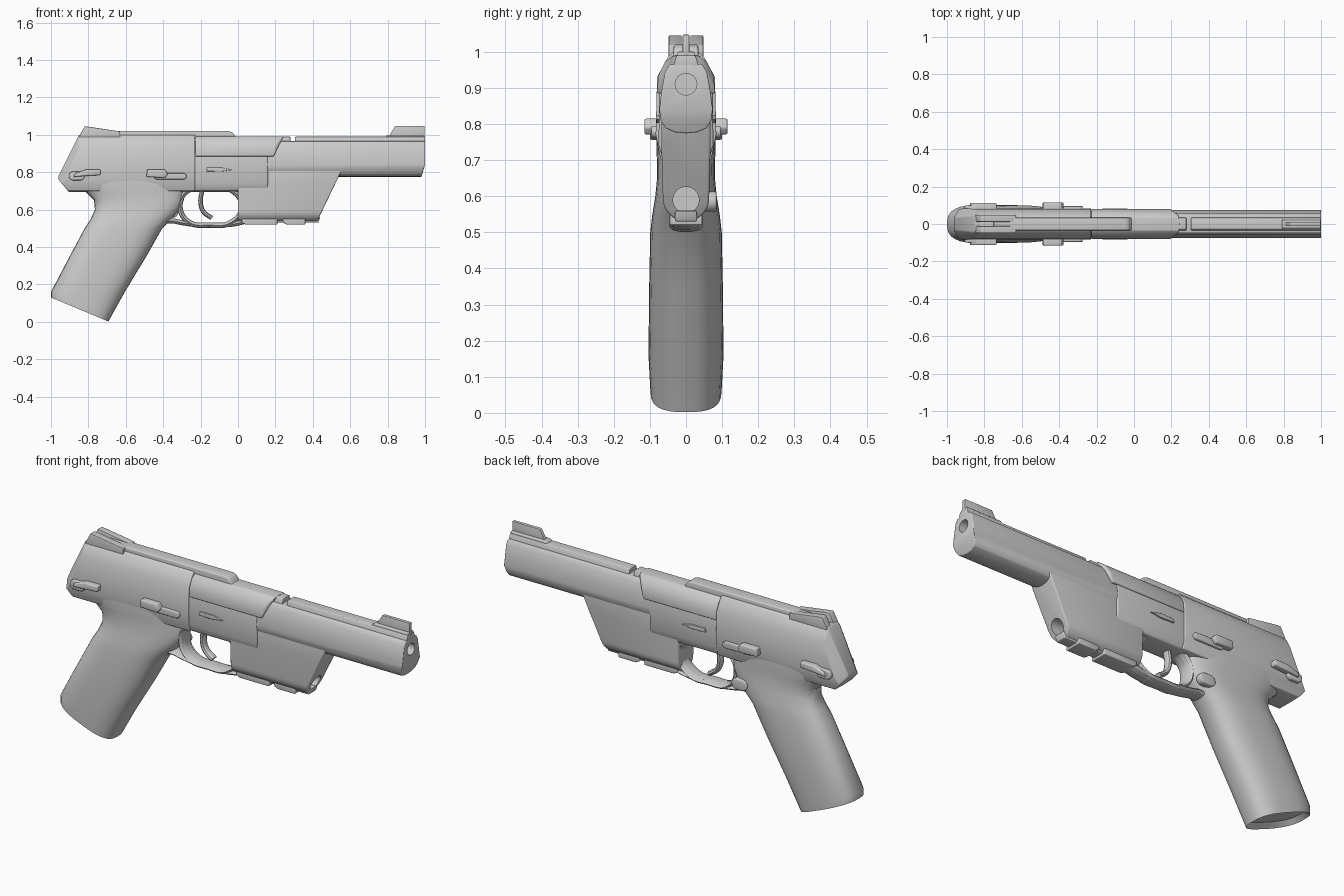
import bpy, bmesh
from math import cos, sin, pi, radians, copysign
from mathutils import Vector

cube = bpy.data.objects.get("Cube")
if cube:
    bpy.data.objects.remove(cube, do_unlink=True)

parts = []


def loft(name, rings, cuts=(), bevel=0.0, mirror=False, recess=0.0):
    """Skin closed rings, trim with (point, outward normal) planes, add modifiers."""
    bm = bmesh.new()
    loops = [[bm.verts.new(p) for p in ring] for ring in rings]
    n = len(loops[0])
    for a, b in zip(loops, loops[1:]):
        for i in range(n):
            j = (i + 1) % n
            bm.faces.new((a[i], a[j], b[j], b[i]))
    bm.faces.new(loops[0])
    bm.faces.new(loops[-1])
    bmesh.ops.recalc_face_normals(bm, faces=bm.faces)
    for point, normal in cuts:
        bmesh.ops.bisect_plane(bm, geom=bm.verts[:] + bm.edges[:] + bm.faces[:],
                               plane_co=point, plane_no=Vector(normal).normalized(),
                               clear_outer=True)
        cap = bmesh.ops.holes_fill(bm, edges=bm.edges[:], sides=0)["faces"]
        bmesh.ops.recalc_face_normals(bm, faces=bm.faces)
        if recess:
            bmesh.ops.inset_individual(bm, faces=cap, thickness=0.02, depth=-recess)
    mesh = bpy.data.meshes.new(name)
    bm.to_mesh(mesh)
    bm.free()
    obj = bpy.data.objects.new(name, mesh)
    bpy.context.collection.objects.link(obj)
    parts.append(obj)
    if bevel:
        mod = obj.modifiers.new("Bevel", "BEVEL")
        mod.width, mod.segments, mod.limit_method = bevel, 3, "ANGLE"
    if mirror:
        mod = obj.modifiers.new("Mirror", "MIRROR")
        mod.use_axis = (False, True, False)
    return obj


def sweep(name, half, x0, x1, **kw):
    """Extrude a half (y, z) section, mirrored in y, along x."""
    section = half + [(-y, z) for y, z in reversed(half) if y > 0]
    return loft(name, [[(x, y, z) for y, z in section] for x in (x0, x1)], **kw)


def prism(name, profile, y0, y1, **kw):
    """Extrude an (x, z) profile across y."""
    return loft(name, [[(x, y, z) for x, z in profile] for y in (y0, y1)], **kw)


def capsule(x0, x1, z, r):
    """Rounded bar outline in x, z."""
    arc = [pi / 2 + pi * i / 8 for i in range(9)]
    left = [(x0 + r + r * cos(a), z + r * sin(a)) for a in arc]
    return left + [(x1 - r - r * cos(a), z - r * sin(a)) for a in arc]


def tube(name, points, radius, widen, cyclic=False):
    """Round bar along an (x, z) path, widened across y."""
    curve = bpy.data.curves.new(name, "CURVE")
    curve.dimensions = "3D"
    curve.bevel_depth, curve.bevel_resolution = radius, 3
    curve.use_fill_caps = True
    spline = curve.splines.new("BEZIER")
    spline.bezier_points.add(len(points) - 1)
    spline.use_cyclic_u = cyclic
    for bp, (x, z) in zip(spline.bezier_points, points):
        bp.co = (x, 0, z)
        bp.handle_left_type = bp.handle_right_type = "AUTO"
    obj = bpy.data.objects.new(name, curve)
    obj.scale.y = widen
    bpy.context.collection.objects.link(obj)
    parts.append(obj)


def bore(target, x, z, radius, depth):
    """Drill a round hole along x."""
    bpy.ops.mesh.primitive_cylinder_add(vertices=32, radius=radius, depth=depth,
                                        location=(x, 0, z), rotation=(0, pi / 2, 0))
    cutter = bpy.context.object
    cutter.name = target.name + "_cutter"
    cutter.hide_render = True
    mod = target.modifiers.new("Bore", "BOOLEAN")
    mod.operation, mod.object = "DIFFERENCE", cutter
    return cutter


def oval(back, front, z, w, sides=32, power=0.72):
    """Squarish horizontal grip section."""
    mid, half = (back + front) / 2, (front - back) / 2
    ring = []
    for i in range(sides):
        c, s = cos(2 * pi * i / sides), sin(2 * pi * i / sides)
        ring.append((mid + half * copysign(abs(c) ** power, c),
                     w * copysign(abs(s) ** power, s), z))
    return ring


# Grip: raked sections, trimmed and recessed at the base
grip_rows = [(-1.0, -0.75, -0.1, 0.09), (-1.0, -0.605, 0.16, 0.104),
             (-0.90, -0.49, 0.35, 0.102), (-0.82, -0.405, 0.5, 0.099),
             (-0.79, -0.36, 0.545, 0.094), (-0.765, -0.31, 0.60, 0.085),
             (-0.77, -0.29, 0.65, 0.08), (-0.81, -0.29, 0.69, 0.08),
             (-0.86, -0.29, 0.73, 0.082), (-0.86, -0.29, 0.78, 0.08)]
loft("grip", [oval(*row) for row in grip_rows],
     cuts=[((-1, 0, 0.13), (-0.125, 0, -0.3))], recess=0.025)

# Receiver and frame
sweep("receiver", [(0, 1.0), (0.035, 1.0), (0.05, 0.985), (0.08, 0.93),
                   (0.084, 0.77), (0.07, 0.70), (0, 0.695)], -0.96, -0.23,
      cuts=[((-0.95, 0, 0.8), (-0.2, 0, 0.1)), ((-0.95, 0, 0.75), (-1, 0, -0.8)),
            ((-0.94, 0.045, 0.8), (-1, 0.9, 0.45)),
            ((-0.94, -0.045, 0.8), (-1, -0.9, 0.45))], bevel=0.008)
sweep("middle_frame", [(0, 0.90), (0.074, 0.90), (0.076, 0.74), (0.062, 0.70), (0, 0.695)],
      -0.40, 0.16, bevel=0.008)
stadium = [(0, 0.84), (0.068, 0.84), (0.068, 0.74)]
stadium += [(0.064 * cos(a * pi / 16), 0.594 - 0.064 * sin(a * pi / 16)) for a in range(8)]
front_frame = sweep("front_frame", stadium + [(0, 0.53)], -0.0, 0.6,
                    cuts=[((0.54, 0, 0.78), (0.25, 0, -0.12))], bevel=0.006)
cutters = [bore(front_frame, 0.45, 0.59, 0.036, 0.12)]

# Barrel with ribbed top and muzzle bore
barrel = sweep("barrel", [(0, 0.968), (0.045, 0.965), (0.058, 0.945), (0.068, 0.89),
                          (0.074, 0.84), (0.07, 0.81), (0.057, 0.788), (0.03, 0.777),
                          (0, 0.774)], -0.25, 1.0,
               cuts=[((1.0, 0, 0.84), (1, 0, -0.3))], bevel=0.004)
cutters.append(bore(barrel, 0.98, 0.91, 0.03, 0.3))
for name, x0, x1 in (("rear_rib", 0.15, 0.28), ("front_rib", 0.305, 1.0)):
    sweep(name, [(0, 0.99), (0.026, 0.99), (0.036, 0.96), (0, 0.955)], x0, x1, bevel=0.003)
sweep("barrel_cover", [(0, 0.992), (0.035, 0.99), (0.058, 0.972), (0.076, 0.935),
                       (0.081, 0.885), (0, 0.88)], -0.228, 0.3,
      cuts=[((0.19, 0, 0.885), (1, 0, -0.5)), ((0.22, 0.06, 0.9), (1, 1.2, 0)),
            ((0.22, -0.06, 0.9), (1, -1.2, 0))], bevel=0.004)

# Trigger and guard
tube("trigger_guard", [(-0.31, 0.62), (-0.265, 0.535), (-0.15, 0.517), (-0.04, 0.53),
                       (0.02, 0.61), (-0.03, 0.70), (-0.15, 0.712), (-0.27, 0.70)],
     0.015, 3.0, cyclic=True)
tube("guard_root", [(-0.42, 0.53), (-0.36, 0.54), (-0.30, 0.53), (-0.22, 0.518)], 0.014, 3.2)
tube("guard_front", [(-0.12, 0.517), (-0.03, 0.522), (0.06, 0.542)], 0.014, 3.0)
tube("trigger", [(-0.19, 0.71), (-0.2, 0.64), (-0.185, 0.59), (-0.14, 0.555)], 0.013, 1.7)

# Accessory rail
for name, x0, x1 in (("rear_rail", 0.02, 0.21), ("front_rail", 0.24, 0.36)):
    prism(name, [(x0, 0.555), (x0, 0.53), (x0 + 0.02, 0.52), (x1, 0.52), (x1, 0.555)],
          -0.045, 0.045, bevel=0.004)
prism("rail_core", [(0.05, 0.56), (0.05, 0.53), (0.43, 0.53), (0.44, 0.56)],
      -0.03, 0.03, bevel=0.004)

# Sights and top ridge
prism("top_ridge", [(-0.75, 0.98), (-0.75, 1.02), (-0.05, 1.02), (-0.03, 1.013),
                    (-0.005, 0.98)], -0.034, 0.034, bevel=0.006)
prism("rear_sight_side", [(-0.855, 0.98), (-0.82, 1.045), (-0.79, 1.042), (-0.63, 1.018),
                          (-0.63, 0.98)], 0.012, 0.048, bevel=0.003, mirror=True)
prism("front_sight_blade", [(0.80, 0.98), (0.84, 1.047), (0.998, 1.047), (0.998, 0.98)],
      -0.009, 0.009, bevel=0.002)
prism("front_sight_base", [(0.78, 0.98), (0.80, 1.0), (0.998, 1.0), (0.998, 0.98)],
      -0.024, 0.024, bevel=0.004)

# Controls, paired on both sides
prism("safety_pivot", capsule(-0.905, -0.82, 0.78, 0.024), 0.06, 0.1, bevel=0.005, mirror=True)
prism("safety_lever", [(-0.88, 0.775), (-0.87, 0.795), (-0.81, 0.815), (-0.735, 0.815),
                       (-0.735, 0.785), (-0.81, 0.78)], 0.07, 0.113, bevel=0.006, mirror=True)
prism("slide_stop_tab", [(-0.49, 0.775), (-0.485, 0.815), (-0.39, 0.815), (-0.375, 0.79),
                         (-0.39, 0.77)], 0.07, 0.115, bevel=0.006, mirror=True)
prism("slide_stop_bar", capsule(-0.45, -0.275, 0.778, 0.017), 0.06, 0.096, bevel=0.004,
      mirror=True)
prism("takedown_catch", [(-0.17, 0.805), (-0.165, 0.825), (-0.09, 0.825), (-0.03, 0.812),
                         (-0.09, 0.803)], 0.06, 0.083, bevel=0.003, mirror=True)
prism("magazine_button", capsule(-0.41, -0.32, 0.585, 0.028), 0.05, 0.085, bevel=0.006)

# Bake modifiers and curves, then smooth the surfaces
bpy.ops.object.select_all(action="DESELECT")
for obj in parts:
    obj.select_set(True)
bpy.context.view_layer.objects.active = parts[0]
bpy.ops.object.convert(target="MESH")
bpy.ops.object.shade_smooth_by_angle(angle=radians(35))
for cutter in cutters:
    bpy.data.objects.remove(cutter, do_unlink=True)
